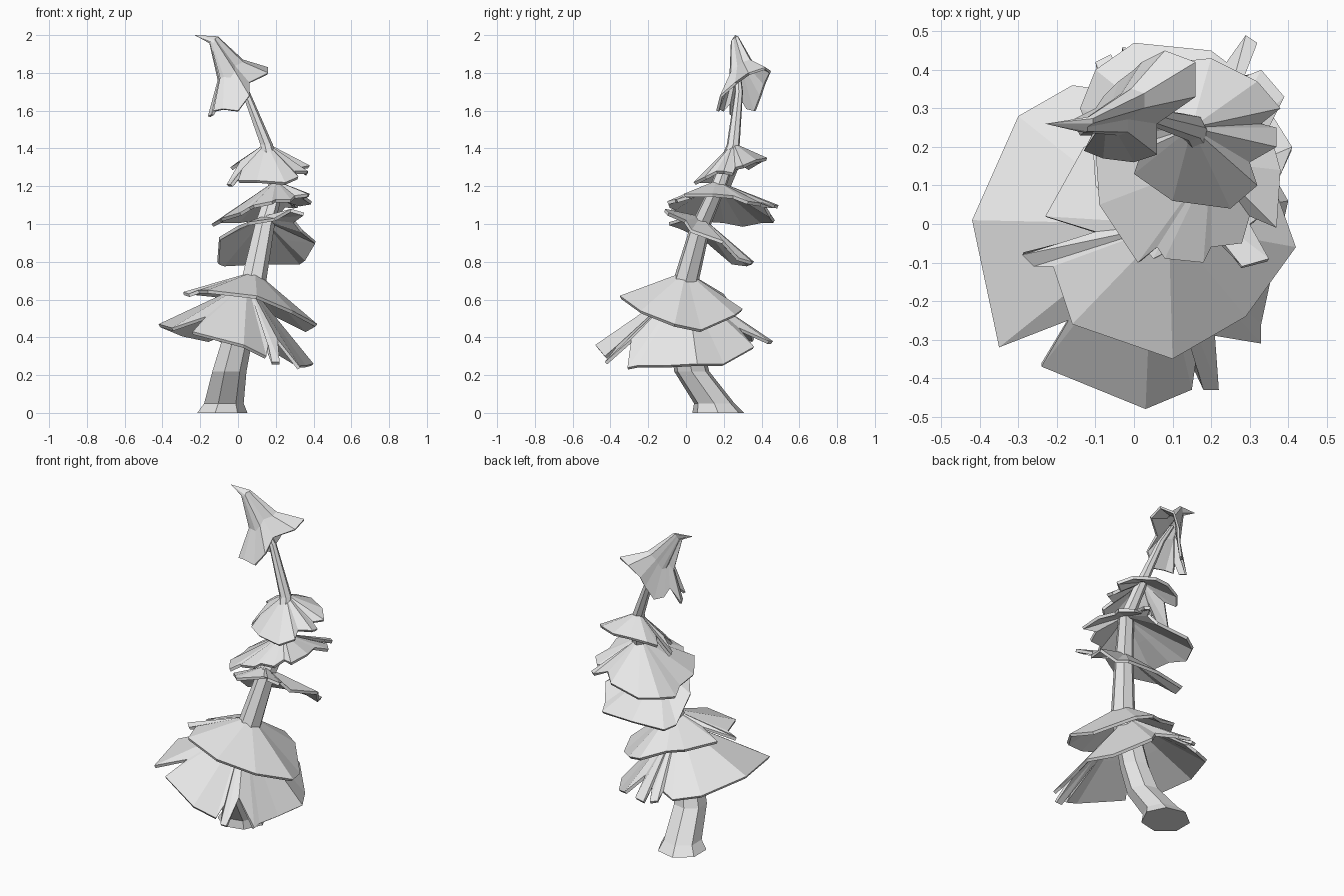
import bpy
import bmesh
import math
from mathutils import Vector

default_cube = bpy.data.objects.get("Cube")
if default_cube:
    bpy.data.objects.remove(default_cube, do_unlink=True)

# One plain grey for the whole tree
GREY = (0.8, 0.8, 0.8, 1)
grey = bpy.data.materials.new("plain_grey")
grey.use_nodes = True
grey.diffuse_color = GREY
grey.node_tree.nodes["Principled BSDF"].inputs["Base Color"].default_value = GREY


def point(values):
    """Turn a point given in hundredths of a unit into a vector."""
    return Vector(values) / 100


def make_object(name, mesh_builder):
    """Finish a bmesh as a flat shaded grey object."""
    mesh = bpy.data.meshes.new(name)
    mesh_builder.to_mesh(mesh)
    mesh_builder.free()
    mesh.materials.append(grey)
    tree_part = bpy.data.objects.new(name, mesh)
    bpy.context.collection.objects.link(tree_part)
    return tree_part


def bridge(builder, upper, lower):
    """Join two rings of equal length with upward facing quads."""
    count = len(upper)
    for i in range(count):
        j = (i + 1) % count
        builder.faces.new((upper[i], lower[i], lower[j], upper[j]))


def make_trunk(name, path, sides):
    """Sweep a tapering polygon through (centre, radius) stations."""
    builder = bmesh.new()
    rings = []
    for *centre, radius in path:
        ring = []
        for i in range(sides):
            angle = math.tau * i / sides
            offset = Vector((math.cos(angle), math.sin(angle), 0))
            ring.append(builder.verts.new(point(centre) + offset * radius / 100))
        rings.append(ring)
    for lower, upper in zip(rings, rings[1:]):
        bridge(builder, upper, lower)
    builder.faces.new(list(reversed(rings[0])))
    builder.faces.new(rings[-1])
    return make_object(name, builder)


def make_boughs(name, apex, rim, hubs=None, thickness=0.018):
    """Drape a ragged skirt from an apex over inner rings to its rim.

    Each hub is a centre and the fraction of the way out to the rim.
    """
    builder = bmesh.new()
    top = builder.verts.new(point(apex))
    rings = []
    for centre, reach in (hubs or [(apex, 0.5)]) + [(apex, 1)]:
        hub = point(centre)
        rings.append([builder.verts.new(hub.lerp(point(p), reach)) for p in rim])
    inner = rings[0]
    for i, vert in enumerate(inner):
        builder.faces.new((top, vert, inner[(i + 1) % len(inner)]))
    for upper, lower in zip(rings, rings[1:]):
        bridge(builder, upper, lower)
    bmesh.ops.triangulate(builder, faces=builder.faces[:])
    skirt = make_object(name, builder)
    solid = skirt.modifiers.new("Thickness", "SOLIDIFY")
    solid.thickness = thickness
    solid.offset = -1
    return skirt


# Crooked trunk: x, y, z, radius
make_trunk("trunk", [
    (-9, 17, 0, 14), (-8, 15, 5, 11), (-5, 3, 22, 9.5), (-1, 0, 38, 8.5),
    (8, 0, 70, 7), (14, 8, 100, 5.5), (20, 17, 120, 4.5), (15, 25, 142, 3.5),
    (4, 28, 170, 2.2), (-5, 27, 184, 1.5),
], sides=7)

# Widest skirt of boughs, with slits and loose strips
make_boughs("bottom_boughs", (5, 0, 69), [
    (36, -12, 25), (40, 6, 26), (32, 20, 26), (17, 36, 35), (8, 28, 45),
    (4, 44, 38), (-3, 46, 38), (-2, 36, 43), (-6, 44, 38), (-10, 42, 39),
    (-9, 35, 42), (-16, 36, 39), (-30, 28, 42), (-42, 1, 47), (-35, -32, 45),
    (-17, -25, 51), (-24, -37, 43), (3, -48, 36), (15, -43, 30), (16, -36, 36),
    (18, -43, 27), (22, -43, 27), (21, -29, 39), (33, -31, 24), (33, -26, 25),
])

# Second skirt, sagging to one side
make_boughs("lower_boughs", (9, 0, 75), [
    (42, -6, 47), (37, 8, 44), (21, 26, 52), (11, 30, 55), (-2, 22, 60),
    (-13, 20, 63), (-23, 2, 64), (-10, -2, 68), (-29, -8, 64), (-26, -11, 63),
    (-21, -11, 65), (-16, -26, 65), (10, -35, 62), (29, -24, 54),
])

# Third skirt, raised at the front and drooping behind
make_boughs("middle_boughs", (13, 8, 104), [
    (34, 3, 97), (41, 20, 91), (36, 28, 82), (33, 35, 80), (12, 36, 80),
    (-8, 33, 79), (-11, 25, 80), (-10, 10, 93), (0, -3, 99), (5, -9, 101),
    (19, -2, 103), (28, -11, 108), (35, -9, 106), (30, 0, 102),
])

# Fourth skirt, leaning back
make_boughs("upper_boughs", (20, 16, 123), [
    (38, 14, 116), (35, 25, 115), (39, 33, 112), (33, 40, 111), (28, 38, 112),
    (32, 47, 110), (29, 49, 110), (24, 42, 110), (20, 45, 105), (0, 47, 102),
    (-10, 40, 102), (-14, 30, 100), (-10, 20, 102), (-9, 5, 103), (1, -10, 106),
    (6, -6, 109), (8, -9, 110), (18, -10, 112), (20, -6, 113), (28, -5, 113),
    (30, 2, 115), (37, -1, 116),
])

# Fifth skirt, small and spiky
make_boughs("high_boughs", (15, 25, 143), [
    (32, 10, 125), (30, 16, 128), (37, 20, 128), (37, 25, 127), (33, 26, 130),
    (38, 30, 131), (32, 37, 134), (20, 43, 135), (10, 42, 135), (0, 38, 133),
    (-4, 33, 130), (1, 28, 133), (-6, 23, 121), (-4, 19, 121), (2, 19, 129),
    (0, 13, 123), (10, 6, 123), (25, 4, 122),
])

# Bent pointed crown
make_boughs("crown", (-23, 26, 200), [
    (6, 18, 168), (6, 26, 175), (16, 33, 180), (16, 42, 183), (8, 45, 181),
    (2, 42, 174), (0, 40, 168), (-4, 37, 160), (-8, 33, 161), (-10, 30, 166),
    (-16, 27, 157), (-14, 23, 158), (-11, 23, 164), (-13, 19, 160),
    (-8, 17, 161), (0, 16, 160),
], hubs=[((-15, 25, 202), 0.14), ((-7, 28, 190), 0.42)], thickness=0.014)
